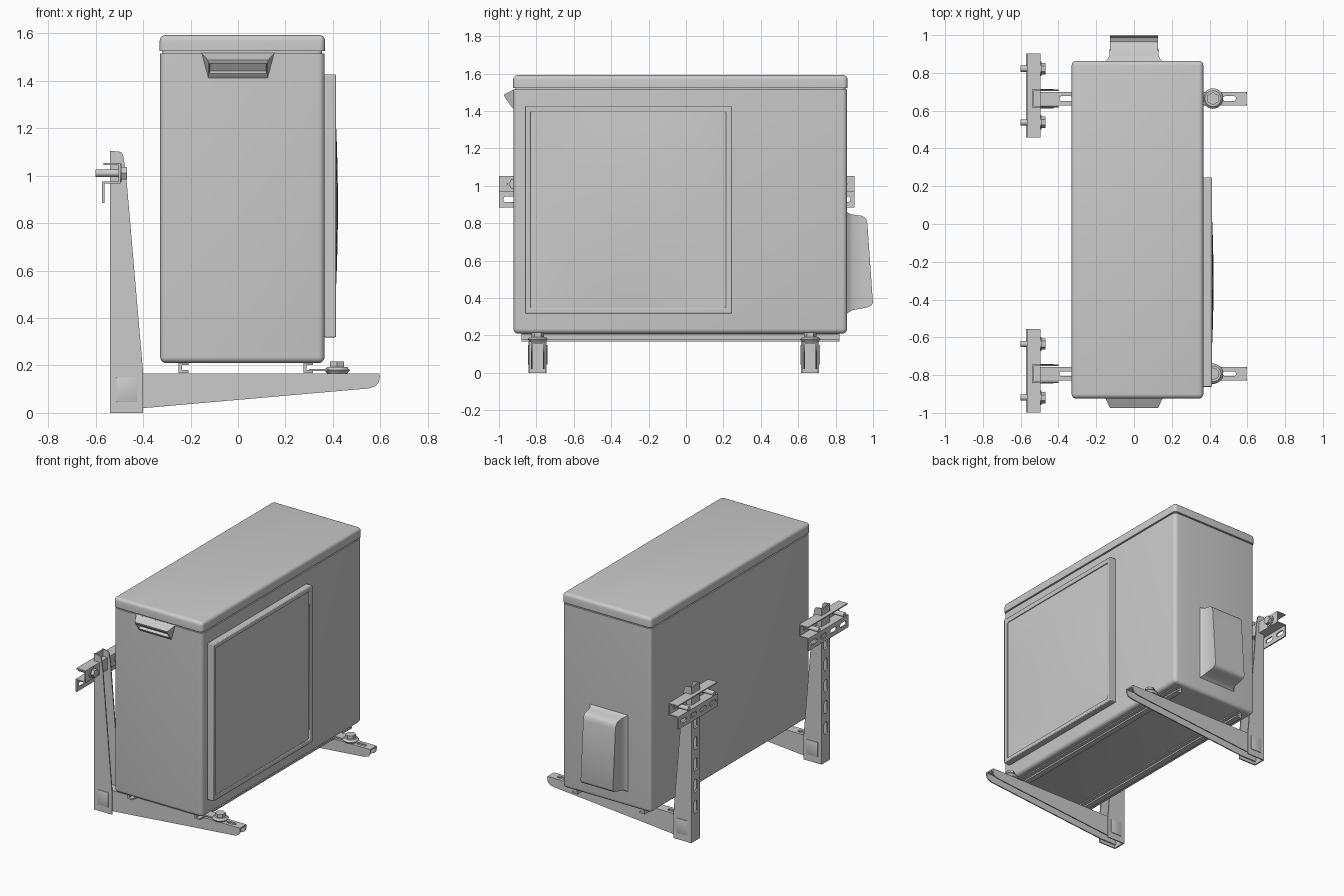
import bpy, bmesh, math
from mathutils import Matrix, Vector

if "Cube" in bpy.data.objects:
    bpy.data.objects.remove(bpy.data.objects["Cube"])

AXES = {  # sketch plane -> columns u, v, w
    'XZ': ((1, 0, 0), (0, 0, 1), (0, -1, 0)),
    'YZ': ((0, 1, 0), (0, 0, 1), (1, 0, 0)),
    'XY': ((1, 0, 0), (0, 1, 0), (0, 0, 1)),
}


def finish(name, bm):
    bmesh.ops.recalc_face_normals(bm, faces=bm.faces)
    me = bpy.data.meshes.new(name)
    bm.to_mesh(me)
    bm.free()
    ob = bpy.data.objects.new(name, me)
    bpy.context.collection.objects.link(ob)
    return ob


def box(name, lo, hi, bevel=0, seg=4, flat_z=None):
    """Box between two corners; edges lying at flat_z stay sharp."""
    bm = bmesh.new()
    bmesh.ops.create_cube(bm, size=1)
    for v in bm.verts:
        v.co = Vector([lo[i] if v.co[i] < 0 else hi[i] for i in range(3)])
    if bevel:
        edges = [e for e in bm.edges if flat_z is None or
                 any(abs(v.co.z - flat_z) > 1e-4 for v in e.verts)]
        bmesh.ops.bevel(bm, geom=edges, offset=bevel, segments=seg, profile=0.5, affect='EDGES')
    return finish(name, bm)


def plate(name, plane, pos, thick, loops):
    """Flat sheet: first loop is the outline, the others are holes."""
    cu = bpy.data.curves.new(name, 'CURVE')
    cu.dimensions, cu.fill_mode, cu.extrude = '2D', 'BOTH', thick / 2
    for pts in loops:
        sp = cu.splines.new('POLY')
        sp.points.add(len(pts) - 1)
        for p, (u, v) in zip(sp.points, pts):
            p.co = (u, v, 0, 1)
        sp.use_cyclic_u = True
    tmp = bpy.data.objects.new(name, cu)
    bpy.context.collection.objects.link(tmp)
    dg = bpy.context.evaluated_depsgraph_get()
    me = bpy.data.meshes.new_from_object(tmp.evaluated_get(dg))
    bpy.data.objects.remove(tmp)
    me.transform(Matrix(AXES[plane]).transposed().to_4x4())
    bm = bmesh.new()
    bm.from_mesh(me)
    bmesh.ops.remove_doubles(bm, verts=bm.verts, dist=1e-5)
    axis = {'XZ': 1, 'YZ': 0, 'XY': 2}[plane]
    for v in bm.verts:
        v.co[axis] += pos
    return finish(name, bm)


def rect(u0, v0, u1, v1):
    return [(u0, v0), (u1, v0), (u1, v1), (u0, v1)]


def slot(cu, cv, lu, lv, n=6):
    """Rounded slot outline of overall size lu x lv."""
    r = min(lu, lv) / 2
    pts = []
    for k, (sx, sy) in enumerate(((1, 1), (-1, 1), (-1, -1), (1, -1))):
        for i in range(n + 1):
            a = math.pi / 2 * (k + i / n)
            p = (cu + sx * (lu / 2 - r) + r * math.cos(a), cv + sy * (lv / 2 - r) + r * math.sin(a))
            if not pts or math.dist(p, pts[-1]) > 1e-5:
                pts.append(p)
    if math.dist(pts[0], pts[-1]) < 1e-5:
        pts.pop()
    return pts


def rod(name, axis, start, length, r, n=24, r2=None):
    bm = bmesh.new()
    bmesh.ops.create_cone(bm, cap_ends=True, segments=n, radius1=r,
                          radius2=r if r2 is None else r2, depth=length)
    bmesh.ops.translate(bm, verts=bm.verts, vec=(0, 0, length / 2))
    if axis == 'X':
        bmesh.ops.rotate(bm, verts=bm.verts, matrix=Matrix.Rotation(math.pi / 2, 3, 'Y'))
    bmesh.ops.translate(bm, verts=bm.verts, vec=start)
    return finish(name, bm)


# Casing: lower shell, lid and the recessed core that forms the seam
box("casing", (-0.328, -0.922, 0.21), (0.365, 0.862, 1.515), 0.026, 5, 1.515)
box("seam_core", (-0.318, -0.912, 1.49), (0.355, 0.852, 1.55), 0.02)
box("lid", (-0.33, -0.924, 1.524), (0.367, 0.864, 1.592), 0.024, 5, 1.524)

# Fan panel: raised frame with a gently domed centre
frame = plate("fan_frame", 'YZ', 0.388, 0.05,
              [rect(-0.862, 0.318, 0.246, 1.427), rect(-0.832, 0.348, 0.214, 1.394)])
bv = frame.modifiers.new("bevel", 'BEVEL')
bv.width, bv.segments = 0.005, 2
bm = bmesh.new()
bmesh.ops.create_grid(bm, x_segments=28, y_segments=28, size=1)
for v in bm.verts:
    a, b = v.co.x, v.co.y
    v.co = Vector((0.403 + 0.018 * (1 - a * a) * (1 - b * b), -0.309 + 0.525 * a, 0.871 + 0.525 * b))
dome = finish("fan_panel", bm)
if dome.data.polygons[0].normal.x < 0:
    dome.data.flip_normals()

# Grip on the front end: tapered hood with a recessed slot
bm = bmesh.new()
rows = [(0.153, -0.92, 1.516), (0.127, -0.974, 1.487), (0.125, -0.97, 1.476),
        (0.125, -0.935, 1.425), (0.125, -0.915, 1.403)]
L = [bm.verts.new((-w, y, z)) for w, y, z in rows]
R = [bm.verts.new((w, y, z)) for w, y, z in rows]
faces = [bm.faces.new((L[i], R[i], R[i + 1], L[i + 1])) for i in range(4)]
bm.faces.new(L)
bm.faces.new(R)
bmesh.ops.recalc_face_normals(bm, faces=bm.faces)
bmesh.ops.inset_region(bm, faces=[faces[2]], thickness=0.008, depth=0)
bmesh.ops.inset_region(bm, faces=[faces[2]], thickness=0.001, depth=-0.02)
finish("grip_hood", bm)

# Valve cover on the back end: lofted with a flared root
bm = bmesh.new()
levels = [(0.858, 0.858, 0.152, 0.862, 0.315), (0.872, 0.872, 0.140, 0.852, 0.325),
          (0.893, 0.893, 0.130, 0.846, 0.336), (0.935, 0.955, 0.127, 0.841, 0.347),
          (0.955, 0.982, 0.127, 0.832, 0.354), (0.965, 0.994, 0.127, 0.818, 0.363),
          (0.970, 0.999, 0.126, 0.795, 0.378)]
rings = [[bm.verts.new(p) for p in ((-w, yt, zt), (w, yt, zt), (w, yb, zb), (-w, yb, zb))]
         for yt, yb, w, zt, zb in levels]
for A, B in zip(rings, rings[1:]):
    for i in range(4):
        bm.faces.new((A[i], A[(i + 1) % 4], B[(i + 1) % 4], B[i]))
bm.faces.new(rings[-1])
bm.faces.new(rings[0])
finish("valve_cover", bm)

# Two Z-section rails under the casing
for nm, x in (("rear_rail", -0.23), ("front_rail", 0.295)):
    prof = [(x - 0.02, 0.215), (x + 0.022, 0.215), (x + 0.022, 0.202), (x - 0.006, 0.202),
            (x - 0.006, 0.18), (x + 0.022, 0.18), (x + 0.022, 0.168), (x - 0.02, 0.168)]
    plate(nm, 'XZ', -0.03, 1.70, [prof])

# Wall brackets: post, arm, wall bar, bolts and rubber mount
for tag, yc in (("front", -0.793), ("back", 0.664)):
    # Post: slotted web with two tapering flanges
    w = 0.048
    plate(f"{tag}_post_web", 'YZ', -0.535, 0.01,
          [rect(yc - w, 0, yc + w, 1.10)] + [slot(yc, 0.24 + 0.15 * i, 0.036, 0.09) for i in range(5)])
    side = [(-0.54, 0), (-0.40, 0), (-0.40, 0.17), (-0.473, 1.02), (-0.485, 1.09), (-0.495, 1.10), (-0.54, 1.105)]
    arm = [(-0.53, 0.02), (-0.40, 0.02), (0.55, 0.103), (0.58, 0.112), (0.594, 0.13),
           (0.598, 0.155), (0.595, 0.166), (-0.53, 0.166)]
    for s, sn in ((-1, "left"), (1, "right")):
        plate(f"{tag}_post_flange_{sn}", 'XZ', yc + s * 0.044, 0.008, [side])
        pad = yc + s * 0.048
        box(f"{tag}_post_pad_{sn}", (-0.512, pad - 0.004, 0.045), (-0.425, pad + 0.004, 0.15), 0.003, 2)
        plate(f"{tag}_arm_flange_{sn}", 'XZ', yc + s * 0.032, 0.008, [arm])
    # Arm top with slots
    plate(f"{tag}_arm_top", 'XY', 0.161, 0.01,
          [rect(-0.53, yc - 0.036, 0.595, yc + 0.036)] +
          [slot(x, yc, 0.07, 0.026) for x in (-0.36, -0.12, 0.0, 0.18, 0.505)])
    # Wall bar: channel with a slotted lower lip
    yb = yc + 0.016
    y0, y1 = yb - 0.222, yb + 0.222
    plate(f"{tag}_bar_web", 'YZ', -0.499, 0.008,
          [rect(y0, 0.97, y1, 1.05)] + [slot(yb + d, 1.01, 0.075, 0.034) for d in (-0.145, 0.145)])
    box(f"{tag}_bar_top", (-0.567, y0, 1.045), (-0.495, y1, 1.053))
    box(f"{tag}_bar_bottom", (-0.572, y0, 0.967), (-0.495, y1, 0.975))
    plate(f"{tag}_bar_lip", 'YZ', -0.568, 0.009,
          [rect(y0, 0.885, y1, 0.975)] +
          [slot(yb + d, 0.928, 0.07, 0.03) for d in (-0.165, -0.055, 0.055, 0.165)])
    # Wall bolts with washers and hex heads
    for i, d in enumerate((-0.142, 0.142)):
        rod(f"{tag}_bolt_shank_{i}", 'X', (-0.6, yb + d, 1.01), 0.11, 0.016)
        rod(f"{tag}_bolt_washer_{i}", 'X', (-0.496, yb + d, 1.01), 0.006, 0.038)
        rod(f"{tag}_bolt_head_{i}", 'X', (-0.491, yb + d, 1.01), 0.023, 0.03, 6)
    # Rubber mount, foot tab and hex bolt on the arm
    rod(f"{tag}_mount_lower", 'Z', (0.418, yc, 0.166), 0.014, 0.042, 32, 0.054)
    rod(f"{tag}_mount_upper", 'Z', (0.418, yc, 0.18), 0.013, 0.054, 32, 0.042)
    box(f"{tag}_mount_tab", (0.30, yc - 0.035, 0.176), (0.43, yc + 0.035, 0.186))
    rod(f"{tag}_mount_bolt", 'Z', (0.418, yc, 0.192), 0.024, 0.034, 6)

# Smooth shading with sharp edges kept
for ob in bpy.context.scene.objects:
    ob.select_set(True)
bpy.context.view_layer.objects.active = bpy.context.scene.objects[0]
bpy.ops.object.shade_smooth_by_angle(angle=math.radians(35))
